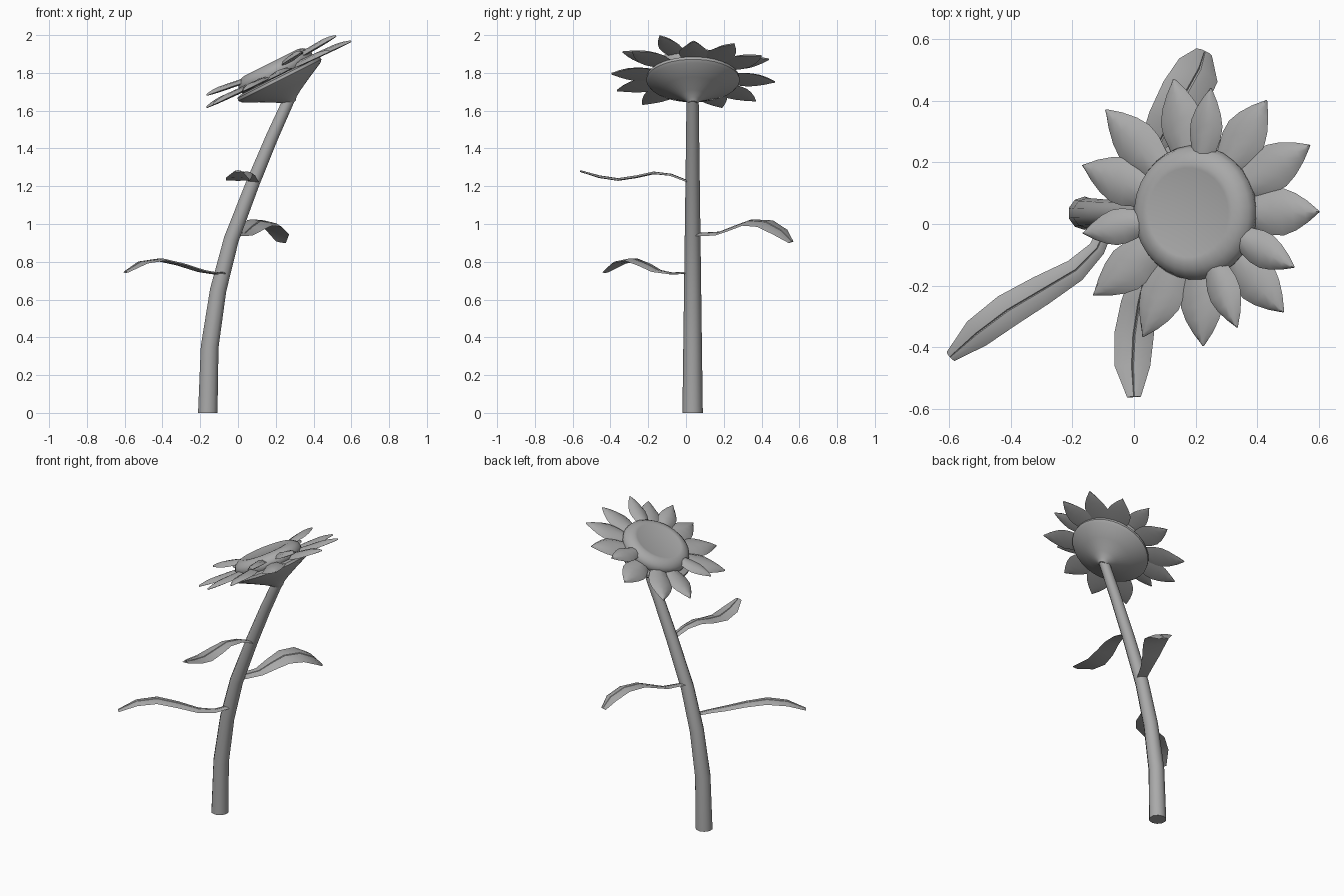
import bpy, bmesh
from math import sin, cos, pi, radians
from mathutils import Vector, Matrix

cube = bpy.data.objects.get("Cube")
if cube:
    bpy.data.objects.remove(cube)

grey = bpy.data.materials.new("plain grey")
grey.use_nodes = True
grey.diffuse_color = (0.4, 0.4, 0.4, 1)
grey.node_tree.nodes["Principled BSDF"].inputs["Base Color"].default_value = grey.diffuse_color


def loft(name, rings, angle=40):
    """Skin a list of equal point rings and cap both ends."""
    bm = bmesh.new()
    rows = [[bm.verts.new(p) for p in ring] for ring in rings]
    for a, b in zip(rows, rows[1:]):
        for i in range(len(a)):
            j = (i + 1) % len(a)
            bm.faces.new((a[i], a[j], b[j], b[i]))
    bm.faces.new(rows[0])
    bm.faces.new(rows[-1])
    bmesh.ops.recalc_face_normals(bm, faces=bm.faces)
    mesh = bpy.data.meshes.new(name)
    bm.to_mesh(mesh)
    bm.free()
    mesh.materials.append(grey)
    obj = bpy.data.objects.new(name, mesh)
    bpy.context.collection.objects.link(obj)
    bpy.ops.object.select_all(action='DESELECT')
    obj.select_set(True)
    bpy.context.view_layer.objects.active = obj
    bpy.ops.object.shade_smooth_by_angle(angle=radians(angle))
    return obj


def circle(centre, u, v, radius, sides):
    return [centre + (u * cos(2 * pi * (i + .5) / sides) + v * sin(2 * pi * (i + .5) / sides)) * radius
            for i in range(sides)]


def blade(name, path, widths, up, section, thick, roll=0):
    """Leaf-shaped solid: a cross-section swept along a path."""
    path = [Vector(p) for p in path]
    rings = []
    for i, p in enumerate(path):
        tangent = (path[min(i + 1, len(path) - 1)] - path[max(i - 1, 0)]).normalized()
        side = Matrix.Rotation(radians(roll), 3, tangent) @ tangent.cross(up).normalized()
        top = side.cross(tangent)
        t = thick * min(1, widths[i] / max(widths) + 0.3)
        rings.append([p + side * s * widths[i] + top * h * t for s, h in section])
    return loft(name, rings)


Y = Vector((0, 1, 0))
Z = Vector((0, 0, 1))

# Stem
stem = [(-.16, 0), (-.15, .35), (-.105, .65), (-.035, .92), (.08, 1.22), (.18, 1.46), (.275, 1.67)]
points = [Vector((x, .035, z)) for x, z in stem]
rings = []
for i, p in enumerate(points):
    t = (points[min(i + 1, len(points) - 1)] - points[max(i - 1, 0)]).normalized()
    if i == 0:
        t = Z
    rings.append(circle(p, Y.cross(t), Y, .054 - .022 * p.z / 1.67, 10))
loft("stem", rings, 50)

# Flower head, tilted toward -x
centre = Vector((.22, .037, 1.765))
normal = Vector((-.447, 0, .894)).normalized()
slope = Y.cross(normal)


def turned(name, profile):
    return loft(name, [circle(centre + normal * h, slope, Y, r, 32) for r, h in profile])


turned("flower_base", [(.025, -.14), (.04, -.122), (.075, -.1), (.15, -.06), (.235, -.018),
                       (.247, -.004), (.245, .012), (.22, .02)])
turned("seed_disc", [(.19, .0), (.212, .025), (.218, .05), (.208, .075), (.185, .093),
                     (.16, .101), (.145, .1), (.125, .095)])

# Petals: tip x, tip y, and whether it belongs to the raised layer
tips = [(.6, .04, 0), (.57, .255, 0), (.43, .4, 0), (.25, .44, 1), (.13, .47, 0),
        (-.09, .37, 0), (-.165, .19, 0), (-.165, -.03, 1), (-.13, -.23, 0), (.03, -.365, 0),
        (.225, -.395, 0), (.335, -.335, 1), (.485, -.285, 0), (.52, -.14, 1)]
petal_section = [(-1, 0), (-.6, .75), (0, 1), (.6, .75), (1, 0), (.5, -.2), (-.5, -.2)]
petal_shape = [(0, .45), (.2, .75), (.4, .98), (.55, 1), (.7, .8), (.85, .47), (.95, .18), (1, .03)]
for n, (x, y, raised) in enumerate(tips):
    tip = Vector((x, y, 1.782 + .457 * (x - .2) + .065 * raised))
    hub = centre + normal * (.025 + .02 * raised)
    base = hub + (tip - hub).normalized() * .15
    blade(f"petal_{n + 1}", [base.lerp(tip, t) for t, w in petal_shape],
          [w * (.058 if raised else .076) for t, w in petal_shape], normal, petal_section, .024)

# Leaves with a creased midrib
leaf_section = [(-1, -.3), (-.55, .5), (-.06, .6), (0, .3), (.06, .6), (.55, .5), (1, -.3),
                (.55, -.4), (0, -.5), (-.55, -.4)]
leaf_shape = [.025, .04, .75, .95, 1, .9, .35]
leaves = {
    "leaf_right": (.055, 0, [(-.08, .01, .74), (-.12, -.08, .738), (-.19, -.15, .75), (-.3, -.215, .785),
                             (-.41, -.28, .81), (-.51, -.355, .795), (-.595, -.43, .745)]),
    "leaf_back": (.082, 12, [(-.02, .05, .945), (.04, .17, .95), (.075, .25, .98), (.115, .33, 1.01),
                             (.165, .42, 1.005), (.21, .5, .96), (.228, .558, .905)]),
    "leaf_front": (.064, 0, [(.085, .01, 1.225), (.06, -.08, 1.26), (.035, -.17, 1.27), (.015, -.26, 1.25),
                             (0, -.36, 1.235), (-.005, -.46, 1.25), (0, -.56, 1.28)]),
}
for name, (width, roll, path) in leaves.items():
    shape = [.4, .5, .7, .9, 1, .9, .35]
    blade(name, path, [w * width for w in shape], Z, leaf_section, .013, roll)
